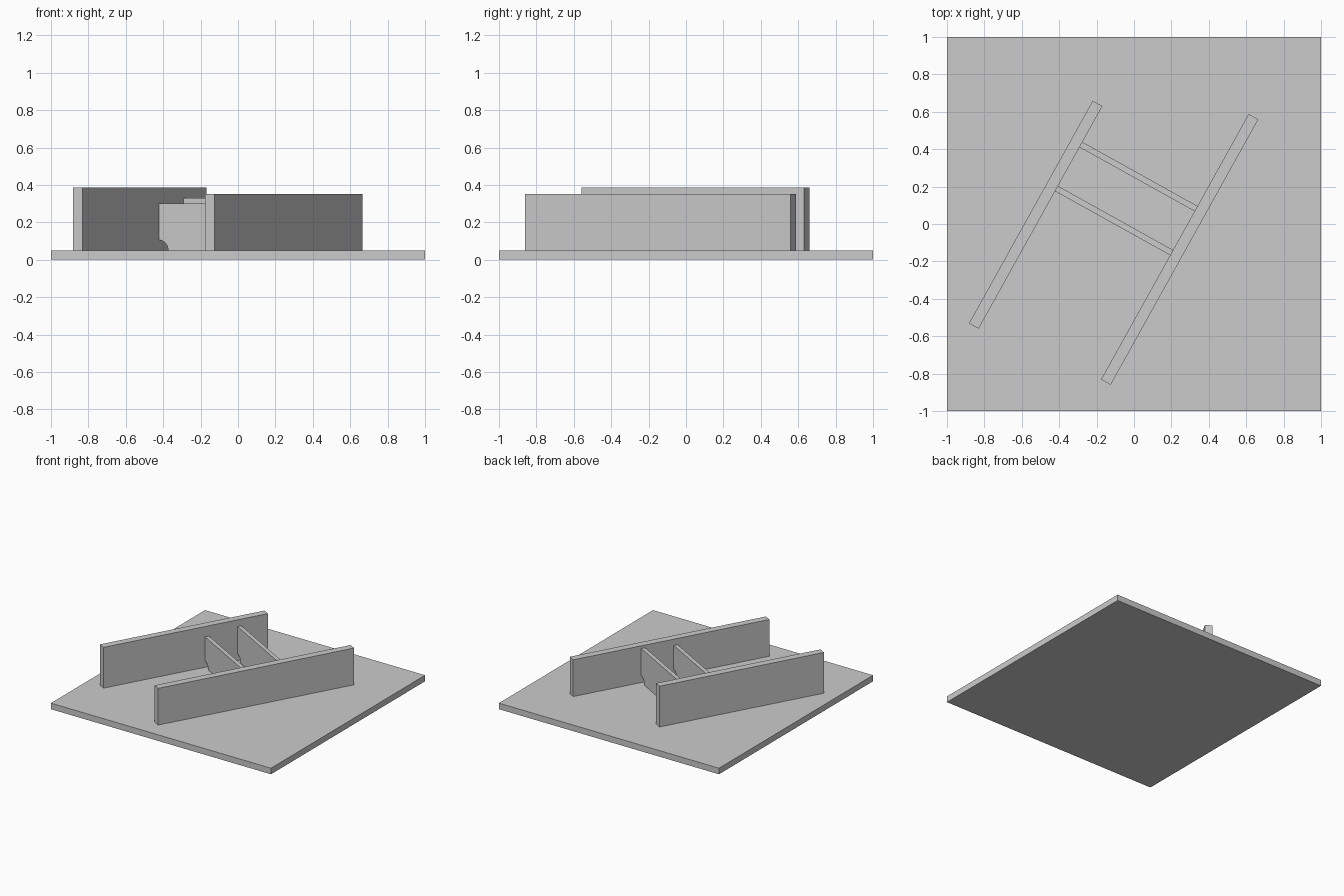
import bpy, bmesh, math
from mathutils import Matrix

cube = bpy.data.objects.get("Cube")
if cube:
    bpy.data.objects.remove(cube, do_unlink=True)

grey = bpy.data.materials.new("plain grey")
grey.use_nodes = True
colour = (0.6, 0.6, 0.6, 1)
grey.diffuse_color = colour
grey.node_tree.nodes["Principled BSDF"].inputs["Base Color"].default_value = colour

BASE_TOP = 0.05
# The girders run along local y, the ribs along local x
TURN = Matrix.Rotation(-math.atan2(0.486, 0.874), 4, "Z")


def extrude_profile(name, profile, y0, y1, turn=TURN):
    """Solid made by sweeping an (x, z) profile from y0 to y1."""
    bm = bmesh.new()
    face = bm.faces.new([bm.verts.new((x, y0, z)) for x, z in profile])
    swept = bmesh.ops.extrude_face_region(bm, geom=[face])["geom"]
    moved = [v for v in swept if isinstance(v, bmesh.types.BMVert)]
    bmesh.ops.translate(bm, verts=moved, vec=(0, y1 - y0, 0))
    bmesh.ops.recalc_face_normals(bm, faces=bm.faces)
    bm.transform(turn)
    mesh = bpy.data.meshes.new(name)
    bm.to_mesh(mesh)
    bm.free()
    mesh.materials.append(grey)
    obj = bpy.data.objects.new(name, mesh)
    bpy.context.collection.objects.link(obj)
    return obj


def rectangle(x0, x1, z0, z1):
    return [(x0, z0), (x1, z0), (x1, z1), (x0, z1)]


def rib_profile(x0, x1, top, radius=0.055, steps=8):
    """Upright plate with a quarter-round scallop in each lower corner."""
    arc = [(radius * math.cos(a), BASE_TOP + radius * math.sin(a))
           for a in (i * math.pi / 2 / steps for i in range(steps + 1))]
    left = [(x0 + x, z) for x, z in arc]
    right = [(x1 - x, z) for x, z in reversed(arc)]
    return left + [(x0, top), (x1, top)] + right


# Base plate
extrude_profile("base_plate", rectangle(-1, 1, 0, BASE_TOP), -1, 1, Matrix())

# Two long upright girders
extrude_profile("right_girder", rectangle(-0.513, -0.454, BASE_TOP, 0.385), -0.893, 0.469)
extrude_profile("left_girder", rectangle(0.25, 0.309, BASE_TOP, 0.352), -0.812, 0.812)

# Cross ribs between the girders
for name, y, top in (("front_rib", -0.036, 0.3), ("back_rib", 0.233, 0.33)):
    extrude_profile(name, rib_profile(-0.454, 0.25, top), y - 0.016, y + 0.016)
